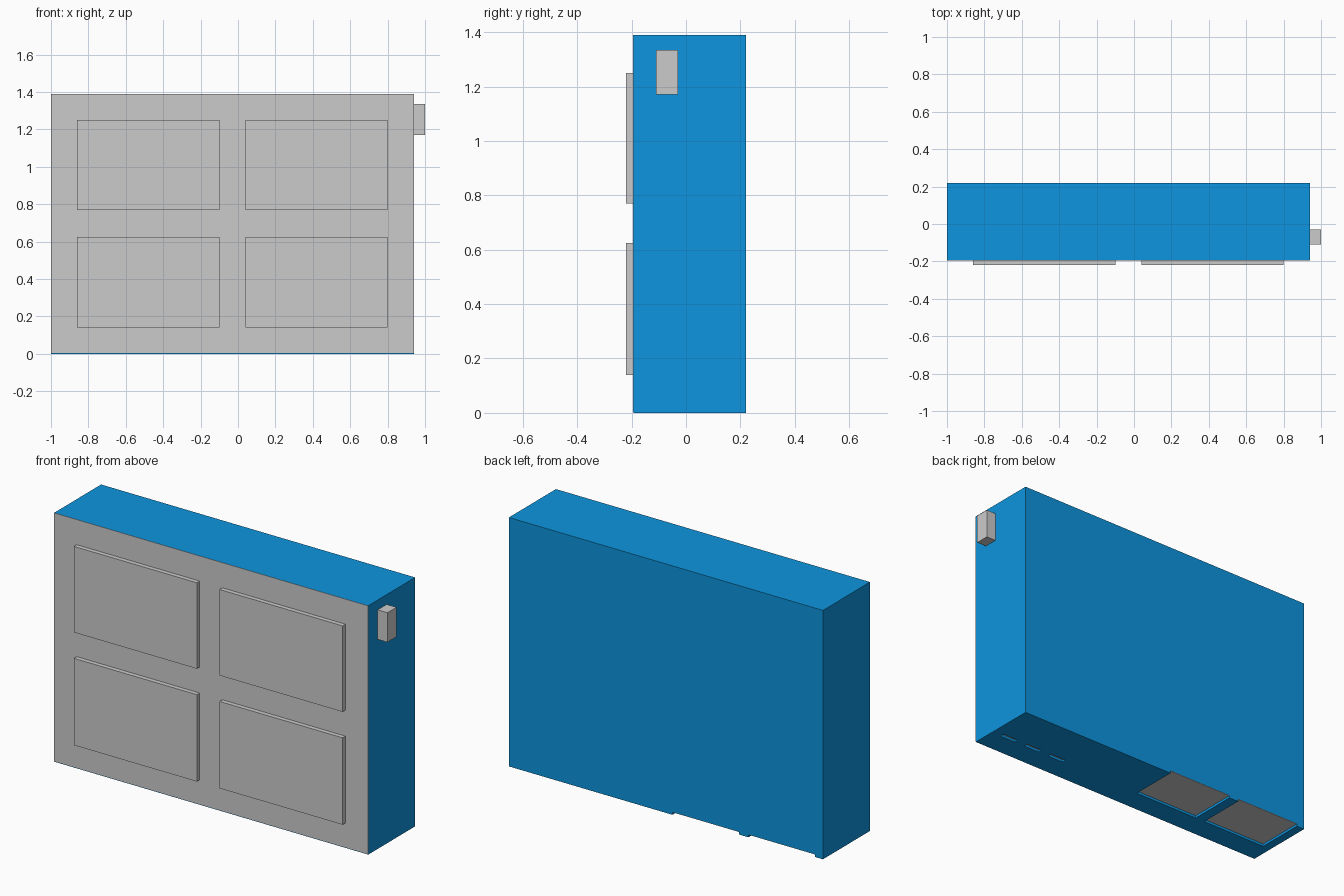
import bpy
import bmesh
from mathutils import Vector

if "Cube" in bpy.data.objects:
    bpy.data.objects.remove(bpy.data.objects["Cube"])

blue = bpy.data.materials.new("blue")
blue.diffuse_color = (0.004, 0.3, 0.74, 1)
blue.use_nodes = True
blue.node_tree.nodes["Principled BSDF"].inputs["Base Color"].default_value = blue.diffuse_color


def box(name, lo, hi, mat=None):
    lo, hi = Vector(lo), Vector(hi)
    bm = bmesh.new()
    bmesh.ops.create_cube(bm, size=1)
    for v in bm.verts:
        v.co = Vector(c * s for c, s in zip(v.co, hi - lo)) + (lo + hi) / 2
    mesh = bpy.data.meshes.new(name)
    bm.to_mesh(mesh)
    bm.free()
    obj = bpy.data.objects.new(name, mesh)
    bpy.context.collection.objects.link(obj)
    if mat:
        mesh.materials.append(mat)
    return obj


# Blue cabinet with a grey front skin
body = box("body", (-1, -0.193, 0), (0.94, 0.22, 1.39), blue)
box("front_plate", (-1, -0.195, 0.004), (0.94, -0.193, 1.39))

# Four raised front panels
for x in (-0.86, 0.04):
    for z, top in ((0.14, 0.625), (0.77, 1.25)):
        box("front_panel", (x, -0.22, z), (x + 0.76, -0.195, top))

# Side knob
box("side_knob", (0.94, -0.11, 1.17), (1.0, -0.03, 1.335))

# Underside recesses: two open at the back, three narrow slots
DEPTH = 0.016
recesses = [("base_recess", x, x + 0.41, -0.06, 0.22) for x in (-0.95, -0.48)]
recesses += [("base_slot", x - 0.05, x + 0.05, -0.06, -0.035)
             for x in (0.5, 0.665, 0.83)]
for name, x0, x1, y0, y1 in recesses:
    back = y1 + 0.05 if y1 > 0.2 else y1
    cutter = box(name + "_cutter", (x0, y0, -0.05), (x1, back, DEPTH), blue)
    mod = body.modifiers.new(name, 'BOOLEAN')
    mod.operation = 'DIFFERENCE'
    mod.solver = 'EXACT'
    mod.object = cutter
    bpy.context.view_layer.objects.active = body
    bpy.ops.object.modifier_apply(modifier=mod.name)
    bpy.data.objects.remove(cutter)
    # Grey floor of the recess
    box(name + "_floor", (x0, y0, DEPTH - 0.002), (x1, y1, DEPTH))
